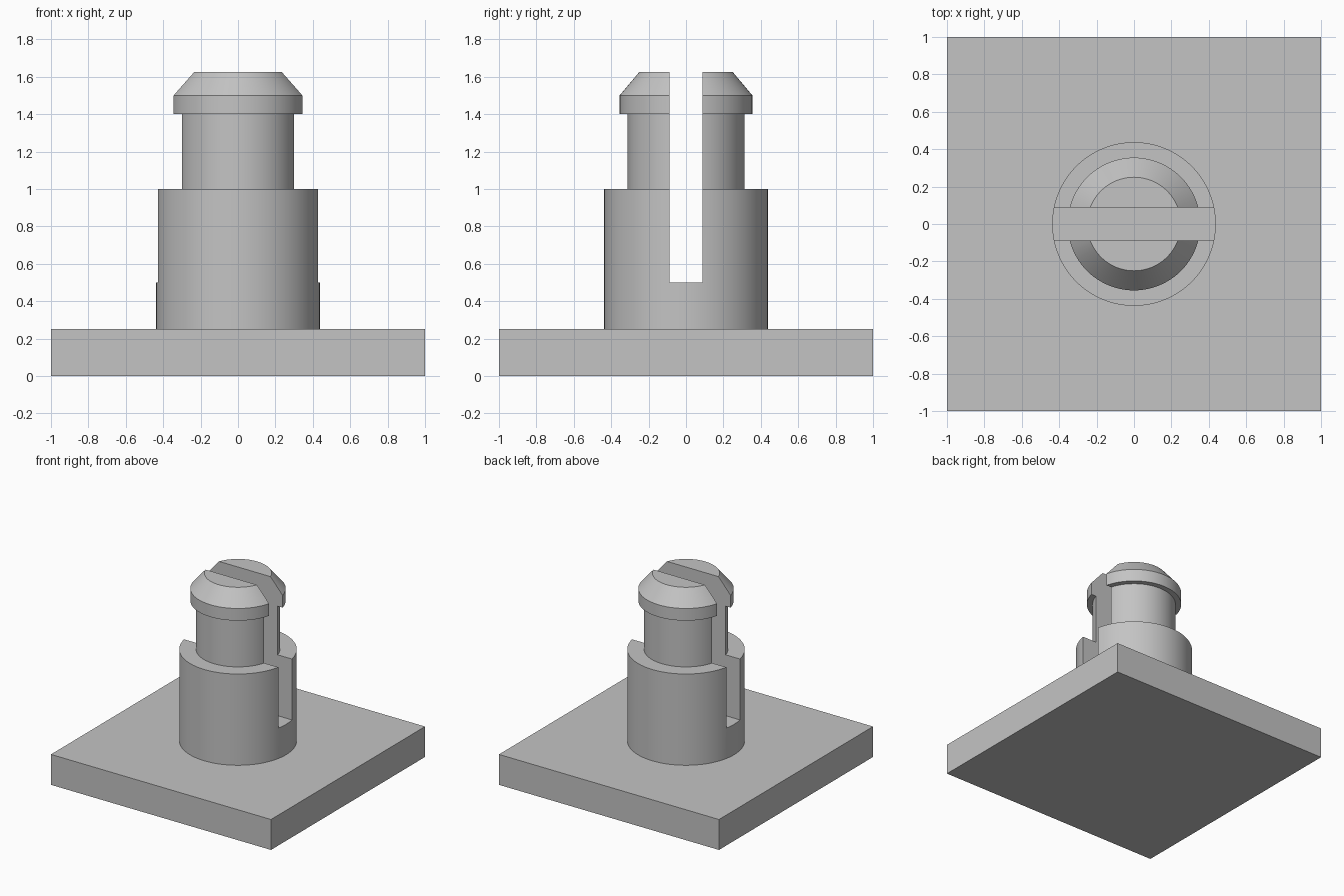
import bpy, bmesh
from math import pi, radians
from mathutils import Matrix, Vector

cube = bpy.data.objects.get("Cube")
if cube:
    bpy.data.objects.remove(cube, do_unlink=True)

PLATE_TOP = 0.25
SLOT_BOTTOM = 0.5
SLOT_WIDTH = 0.176
SEGMENTS = 96

grey = bpy.data.materials.new("light_grey")
grey.use_nodes = True
colour = (0.55, 0.55, 0.55, 1)
grey.diffuse_color = colour
grey.node_tree.nodes["Principled BSDF"].inputs["Base Color"].default_value = colour


def add_object(name, bm):
    mesh = bpy.data.meshes.new(name)
    bmesh.ops.recalc_face_normals(bm, faces=bm.faces)
    bm.to_mesh(mesh)
    bm.free()
    mesh.materials.append(grey)
    obj = bpy.data.objects.new(name, mesh)
    bpy.context.collection.objects.link(obj)
    return obj


def box(name, size, bottom):
    bm = bmesh.new()
    bmesh.ops.create_cube(bm, size=1)
    bmesh.ops.scale(bm, vec=size, verts=bm.verts)
    bmesh.ops.translate(bm, vec=(0, 0, bottom + size[2] / 2), verts=bm.verts)
    return add_object(name, bm)


def lathe(name, profile):
    bm = bmesh.new()
    verts = [bm.verts.new((r, 0, z)) for r, z in profile]
    edges = [bm.edges.new(pair) for pair in zip(verts, verts[1:])]
    bmesh.ops.spin(bm, geom=verts + edges, cent=(0, 0, 0), axis=(0, 0, 1),
                   angle=2 * pi, steps=SEGMENTS, use_duplicate=False)
    bmesh.ops.remove_doubles(bm, verts=bm.verts, dist=0.0001)
    # close the top and bottom rims
    bmesh.ops.holes_fill(bm, edges=[e for e in bm.edges if e.is_boundary], sides=0)
    return add_object(name, bm)


# Square mounting plate
box("base_plate", (2, 2, PLATE_TOP), 0)

# Stepped peg: wide collar, narrow neck, chamfered snap head
peg = lathe("split_peg", [
    (0.4375, PLATE_TOP), (0.4375, 1.0),
    (0.3125, 1.0), (0.3125, 1.4),
    (0.355, 1.4), (0.355, 1.5),
    (0.25, 1.625),
])

# Slot running along x that splits the peg
cutter = box("slot_cutter", (2, SLOT_WIDTH, 2), SLOT_BOTTOM)
cutter.hide_render = True
cut = peg.modifiers.new("slot", "BOOLEAN")
cut.operation = "DIFFERENCE"
cut.solver = "EXACT"
cut.object = cutter

bpy.ops.object.select_all(action="DESELECT")
bpy.context.view_layer.objects.active = peg
peg.select_set(True)
bpy.ops.object.modifier_apply(modifier=cut.name)
bpy.data.objects.remove(cutter, do_unlink=True)
bpy.ops.object.shade_smooth_by_angle(angle=radians(25))
